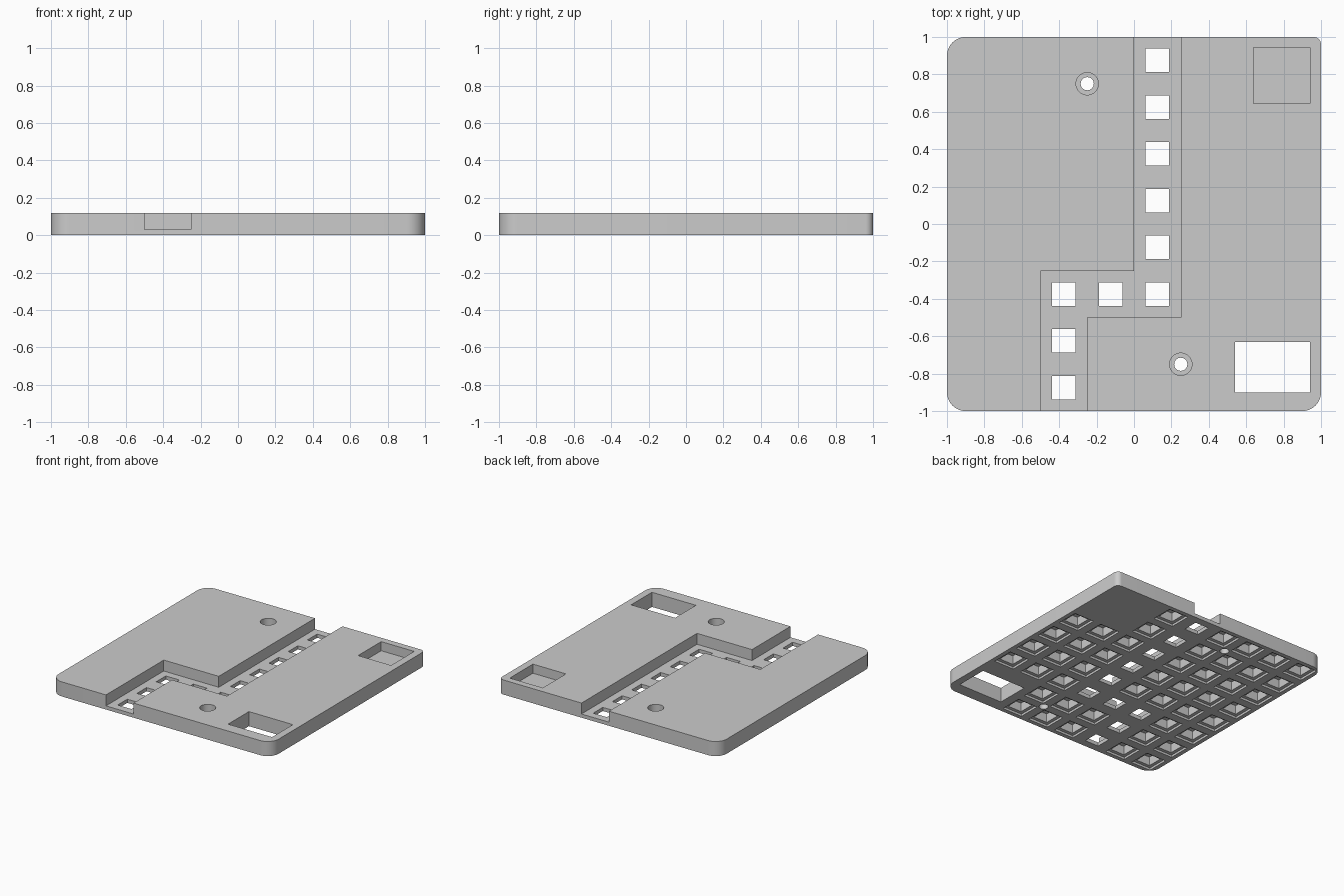
import bpy
import bmesh
from math import cos, sin, pi

cube = bpy.data.objects.get("Cube")
if cube:
    bpy.data.objects.remove(cube, do_unlink=True)

HEIGHT, FLOOR, PITCH = 0.12, 0.03, 0.25

grey = bpy.data.materials.new("plain grey")
grey.use_nodes = True
grey.diffuse_color = (0.6, 0.6, 0.6, 1)
shader = next(n for n in grey.node_tree.nodes if n.type == 'BSDF_PRINCIPLED')
shader.inputs["Base Color"].default_value = grey.diffuse_color


def arc(cx, cy, r, start, sweep, steps):
    return [(cx + r * cos(start + sweep * i / steps),
             cy + r * sin(start + sweep * i / steps)) for i in range(steps + 1)]


def rect(cx, cy, w, h):
    return [(cx - w / 2, cy - h / 2), (cx + w / 2, cy - h / 2),
            (cx + w / 2, cy + h / 2), (cx - w / 2, cy + h / 2)]


def circle(cx, cy, r):
    return arc(cx, cy, r, 0, 2 * pi, 32)[:-1]


def prisms(name, outlines, z0, z1):
    """One object made of upright prisms, one per outline."""
    bm = bmesh.new()
    for pts in outlines:
        low = [bm.verts.new((x, y, z0)) for x, y in pts]
        high = [bm.verts.new((x, y, z1)) for x, y in pts]
        bm.faces.new(low[::-1])
        bm.faces.new(high)
        for i in range(len(pts)):
            j = (i + 1) % len(pts)
            bm.faces.new((low[i], low[j], high[j], high[i]))
    mesh = bpy.data.meshes.new(name)
    bm.to_mesh(mesh)
    bm.free()
    mesh.materials.append(grey)
    obj = bpy.data.objects.new(name, mesh)
    bpy.context.collection.objects.link(obj)
    return obj


# Rounded slab, with a tighter corner at the back left
outline = []
for sx, sy, r, start in ((1, 1, 0.04, 0), (-1, 1, 0.1, pi / 2),
                         (-1, -1, 0.1, pi), (1, -1, 0.1, 1.5 * pi)):
    outline += arc(sx * (1 - r), sy * (1 - r), r, start, pi / 2, 10)
slab = prisms("tile_slab", [outline], 0, HEIGHT)

# Cells of the grid: open under the channel, closed pockets elsewhere
open_cells, closed_cells = [], []
for i in range(8):
    for j in range(8):
        x, y = (i - 3.5) * PITCH, (j - 3.5) * PITCH
        in_channel = ((i == 4 and j >= 2) or (j == 2 and 2 <= i <= 4)
                      or (i == 2 and j <= 2))
        if in_channel:
            open_cells.append((x, y))
        elif not (i >= 6 and (j >= 6 or j <= 1)):
            closed_cells.append((x, y))

channel = [(-0.5, -1.1), (-0.25, -1.1), (-0.25, -0.5), (0.25, -0.5),
           (0.25, 1.1), (0, 1.1), (0, -0.25), (-0.5, -0.25)]
screws = [(-0.25, 0.75), (0.25, -0.75)]
HOLE, RECESS = 0.125, 0.18

cutters = [
    prisms("channel_cutter", [channel], FLOOR, 0.2),
    prisms("open_cell_cutter", [rect(x, y, HOLE, HOLE) for x, y in open_cells], -0.1, 0.07),
    prisms("recess_cutter", [rect(x, y, RECESS, RECESS) for x, y in closed_cells], -0.1, 0.018),
    prisms("pocket_cutter", [rect(x, y, HOLE, HOLE) for x, y in closed_cells], -0.1, 0.09),
    prisms("screw_hole_cutter", [circle(x, y, 0.035) for x, y in screws], -0.1, 0.2),
    prisms("screw_head_cutter", [circle(x, y, 0.06) for x, y in screws], 0.06, 0.2),
    prisms("window_cutter", [rect(0.74, -0.765, 0.4, 0.27)], -0.1, 0.2),
    prisms("square_pocket_cutter", [rect(0.79, 0.795, 0.3, 0.3)], 0.045, 0.2),
]

# Cut everything out of the slab
for cutter in cutters:
    cutter.hide_render = True
    mod = slab.modifiers.new(cutter.name, 'BOOLEAN')
    mod.operation = 'DIFFERENCE'
    mod.solver = 'EXACT'
    mod.object = cutter

bpy.context.view_layer.update()
graph = bpy.context.evaluated_depsgraph_get()
result = bpy.data.meshes.new_from_object(slab.evaluated_get(graph))
slab.modifiers.clear()
slab.data = result
for cutter in cutters:
    bpy.data.objects.remove(cutter, do_unlink=True)

# Smooth the round corners and screw holes, keep other edges sharp
bpy.ops.object.select_all(action='DESELECT')
slab.select_set(True)
bpy.context.view_layer.objects.active = slab
bpy.ops.object.shade_smooth_by_angle(angle=pi / 6)
